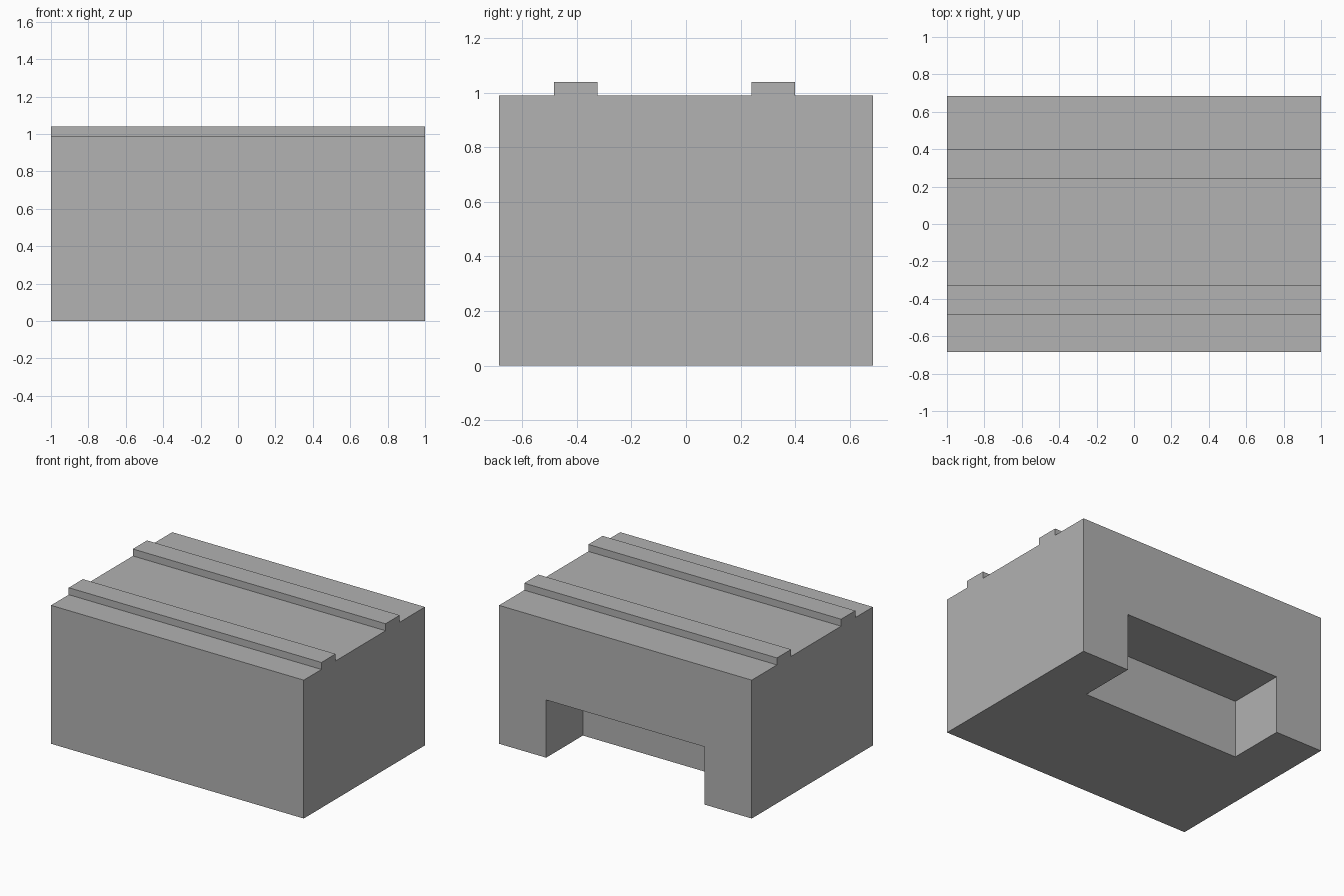
import bpy
import bmesh
from mathutils import Vector

default_cube = bpy.data.objects.get("Cube")
if default_cube:
    bpy.data.objects.remove(default_cube, do_unlink=True)

HALF_X, HALF_Y, TOP, RAIL_TOP = 1.0, 0.685, 0.99, 1.04
RAILS = [(-0.485, -0.325), (0.24, 0.40)]
NOTCH_X, NOTCH_DEPTH, NOTCH_TOP = 0.627, 0.415, 0.413

grey = bpy.data.materials.new("plain grey")
grey.use_nodes = True
colour = (0.445, 0.445, 0.445, 1)
grey.diffuse_color = colour
grey.node_tree.nodes["Principled BSDF"].inputs["Base Color"].default_value = colour


def extrude_outline(name, points, direction):
    """Make a solid by sweeping a flat outline along a direction."""
    bm = bmesh.new()
    face = bm.faces.new([bm.verts.new(p) for p in points])
    swept = bmesh.ops.extrude_face_region(bm, geom=[face])["geom"]
    verts = [v for v in swept if isinstance(v, bmesh.types.BMVert)]
    bmesh.ops.translate(bm, vec=Vector(direction), verts=verts)
    bmesh.ops.recalc_face_normals(bm, faces=bm.faces)
    mesh = bpy.data.meshes.new(name)
    bm.to_mesh(mesh)
    bm.free()
    mesh.materials.append(grey)
    obj = bpy.data.objects.new(name, mesh)
    bpy.context.collection.objects.link(obj)
    return obj


# Block with two raised rails along its top
outline = [(-HALF_Y, 0), (-HALF_Y, TOP)]
for y0, y1 in RAILS:
    outline += [(y0, TOP), (y0, RAIL_TOP), (y1, RAIL_TOP), (y1, TOP)]
outline += [(HALF_Y, TOP), (HALF_Y, 0)]
block = extrude_outline("railed_block", [(-HALF_X, y, z) for y, z in outline],
                        (2 * HALF_X, 0, 0))

# Notch in the lower back edge
inner, outer = HALF_Y - NOTCH_DEPTH, HALF_Y + 0.1
section = [(inner, -0.1), (inner, NOTCH_TOP), (outer, NOTCH_TOP), (outer, -0.1)]
cutter = extrude_outline("notch_cutter", [(-NOTCH_X, y, z) for y, z in section],
                         (2 * NOTCH_X, 0, 0))
cutter.hide_render = True
cutter.hide_viewport = True
cut = block.modifiers.new("back_notch", "BOOLEAN")
cut.operation = "DIFFERENCE"
cut.solver = "EXACT"
cut.object = cutter
